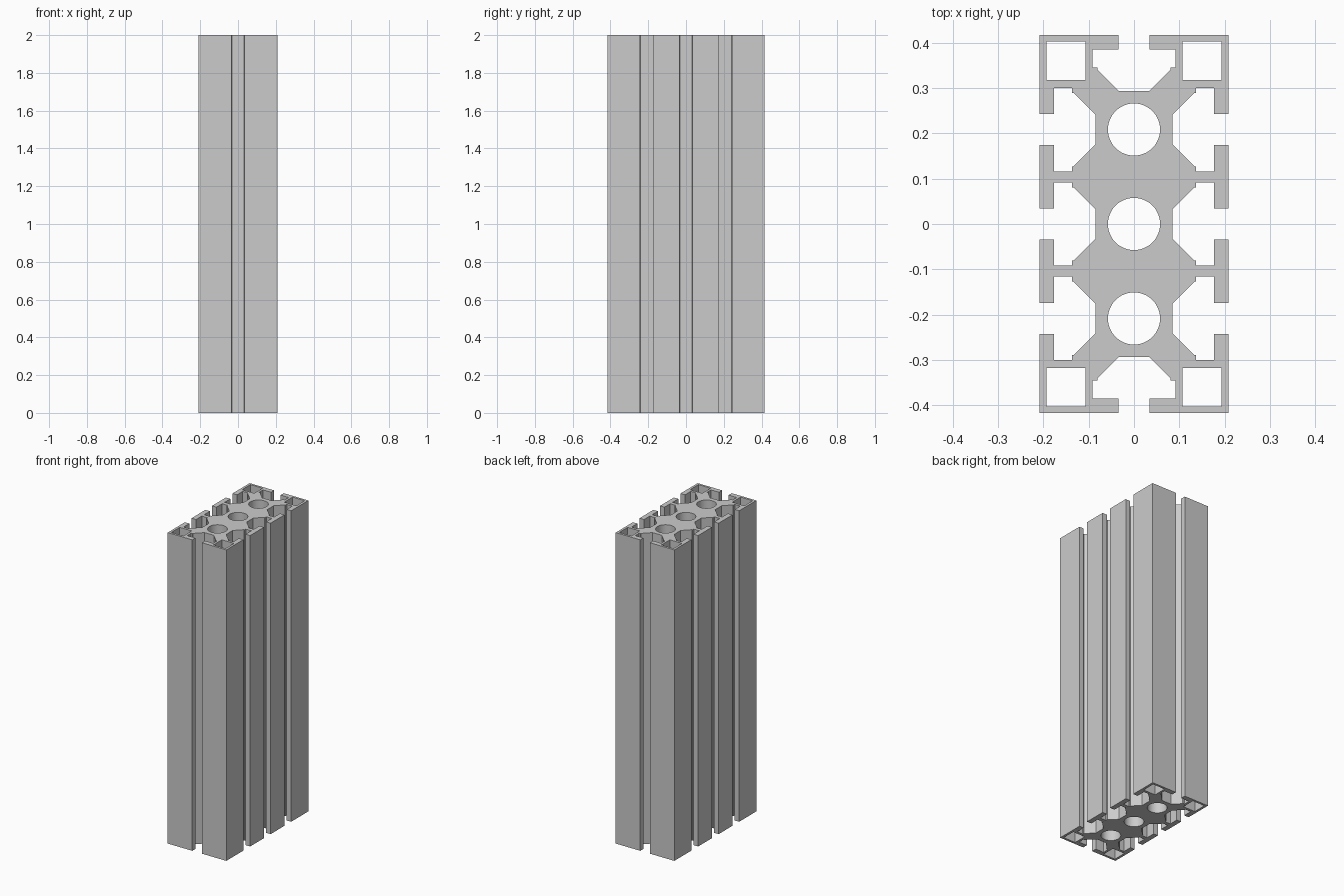
import bpy
import bmesh
from math import cos, sin, pi
from mathutils import Vector

cube = bpy.data.objects.get("Cube")
if cube:
    bpy.data.objects.remove(cube, do_unlink=True)

HALF_X, HALF_Y, HEIGHT = 0.2085, 0.4165, 2.0
PITCH = 0.2083

aluminium = bpy.data.materials.new("aluminium grey")
aluminium.use_nodes = True
colour = (0.6, 0.6, 0.6, 1)
aluminium.diffuse_color = colour
aluminium.node_tree.nodes["Principled BSDF"].inputs["Base Color"].default_value = colour

# Half of one T-slot: (offset from slot centre, depth below outer face)
HALF_SLOT = [(0.034, 0), (0.034, 0.032), (0.092, 0.032), (0.092, 0.0715),
             (0.081, 0.0715), (0.081, 0.0755), (0.033, 0.1235)]
SLOT = [(-a, d) for a, d in HALF_SLOT] + HALF_SLOT[::-1]


def side(start, direction, inward, length, centres):
    """One outer side: its first corner, then each T-slot along it."""
    points = [start]
    for centre in centres:
        for along, depth in SLOT:
            points.append(start + direction * (length / 2 + centre + along) + inward * depth)
    return points


def circle(y, radius=0.0575, steps=48):
    return [Vector((radius * cos(2 * pi * i / steps), y + radius * sin(2 * pi * i / steps)))
            for i in range(steps)]


# Outer outline, walked counter-clockwise
X, Y = Vector((1, 0)), Vector((0, 1))
row = (-PITCH, 0, PITCH)
outline = (side(Vector((-HALF_X, -HALF_Y)), X, Y, 2 * HALF_X, (0,))
           + side(Vector((HALF_X, -HALF_Y)), Y, -X, 2 * HALF_Y, row)
           + side(Vector((HALF_X, HALF_Y)), -X, -Y, 2 * HALF_X, (0,))
           + side(Vector((-HALF_X, HALF_Y)), -Y, X, 2 * HALF_Y, row))
loops = [outline]

# Round bores along the core
loops += [circle(y) for y in row]

# Square hollow in each corner
for sx in (-1, 1):
    for sy in (-1, 1):
        loops.append([Vector((sx * x, sy * y)) for x, y in
                      ((0.107, 0.317), (0.193, 0.317), (0.193, 0.402), (0.107, 0.402))])

# Filled cross-section, extruded to full height
curve = bpy.data.curves.new("cross_section", "CURVE")
curve.dimensions = "2D"
curve.fill_mode = "BOTH"
curve.extrude = HEIGHT / 2
for loop in loops:
    spline = curve.splines.new("POLY")
    spline.points.add(len(loop) - 1)
    for point, co in zip(spline.points, loop):
        point.co = (co.x, co.y, 0, 1)
    spline.use_cyclic_u = True
profile = bpy.data.objects.new("slotted_beam", curve)
bpy.context.collection.objects.link(profile)
bpy.ops.object.select_all(action="DESELECT")
profile.select_set(True)
bpy.context.view_layer.objects.active = profile
bpy.ops.object.convert(target="MESH")
beam = bpy.context.view_layer.objects.active

# Weld caps to walls and stand the beam on the ground
bm = bmesh.new()
bm.from_mesh(beam.data)
bmesh.ops.remove_doubles(bm, verts=bm.verts, dist=0.0001)
bmesh.ops.recalc_face_normals(bm, faces=bm.faces)
bmesh.ops.translate(bm, verts=bm.verts, vec=(0, 0, HEIGHT / 2))
bm.to_mesh(beam.data)
bm.free()
beam.data.materials.clear()
beam.data.materials.append(aluminium)
bpy.ops.object.shade_smooth_by_angle(angle=pi / 6)
